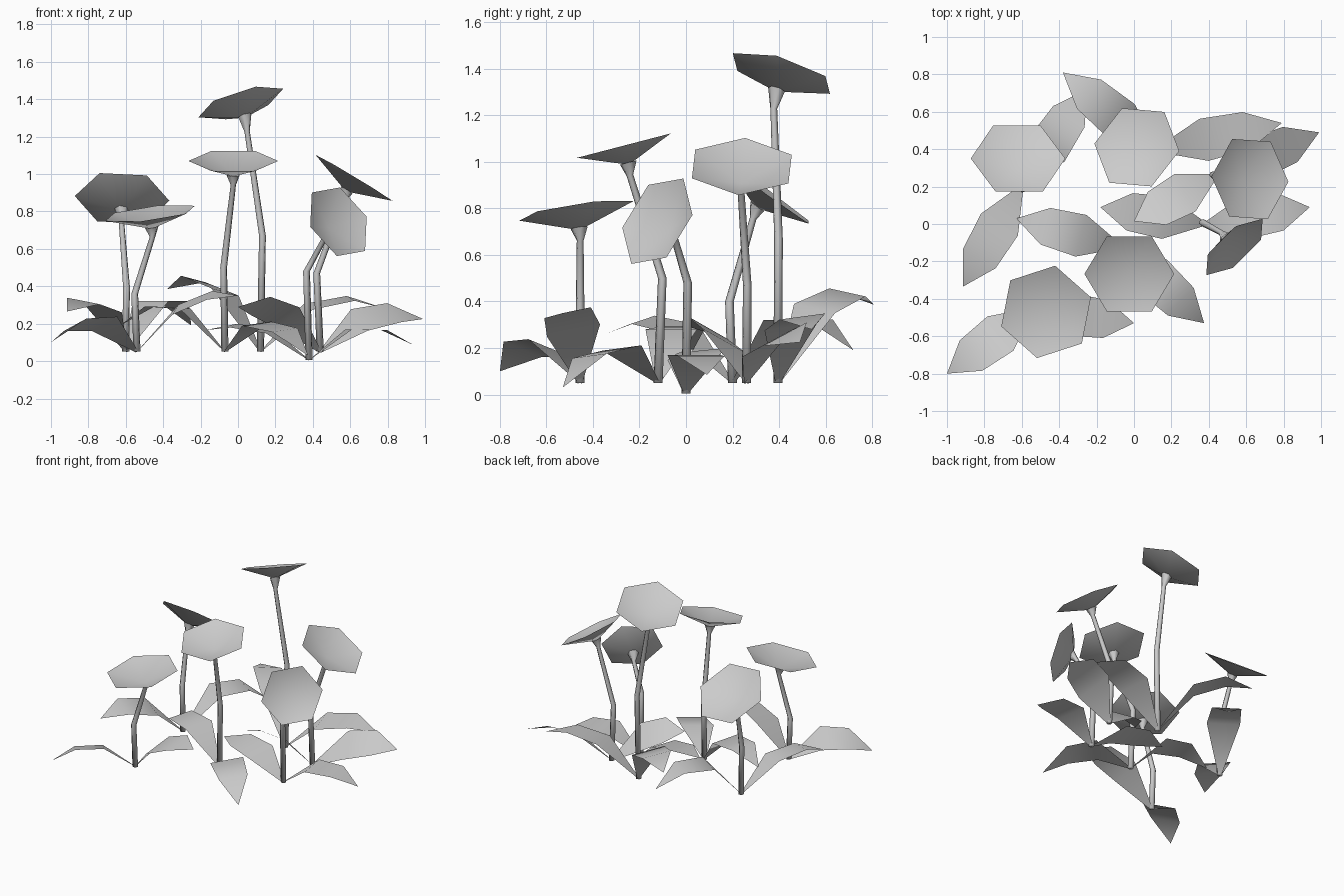
import bpy, bmesh, math
from mathutils import Vector

cube = bpy.data.objects.get("Cube")
if cube:
    bpy.data.objects.remove(cube, do_unlink=True)

UP = Vector((0, 0, 1))
SHADE = 0.6
grey = bpy.data.materials.new("plain_grey")
grey.use_nodes = True
grey.diffuse_color = (SHADE, SHADE, SHADE, 1)
grey.node_tree.nodes["Principled BSDF"].inputs["Base Color"].default_value = grey.diffuse_color


def finish(bm, name):
    """Turn the bmesh into a smooth grey object."""
    mesh = bpy.data.meshes.new(name)
    bm.to_mesh(mesh)
    bm.free()
    mesh.materials.append(grey)
    for poly in mesh.polygons:
        poly.use_smooth = True
    bpy.context.collection.objects.link(bpy.data.objects.new(name, mesh))


def ring(bm, centre, axis, start, radius, sides=6):
    """Ring of vertices around an axis; the first one lies towards start."""
    u = (start - axis * start.dot(axis)).normalized()
    v = axis.cross(u)
    angles = [math.tau * i / sides for i in range(sides)]
    return [bm.verts.new(centre + (u * math.cos(a) + v * math.sin(a)) * radius) for a in angles]


def blossom(name, centre, axis, corner, radius, depth):
    """Shallow six-sided cup."""
    bm = bmesh.new()
    rim = ring(bm, centre, axis, corner, radius)
    heart = bm.verts.new(centre - axis * depth)
    for first, second in zip(rim, rim[1:] + rim[:1]):
        bm.faces.new((heart, first, second))
    finish(bm, name)


def stem(name, foot, bend_height, joint, axis, flare):
    """Tube that leans away from the cup, bends back and flares into it."""
    neck = joint - (axis + UP).normalized() * flare
    bend = foot - (neck - foot) * 0.15
    bend.z = bend_height
    sections = (
        (foot, UP, 0.02),
        (bend, UP, 0.019),
        (neck, (joint - bend).normalized(), 0.015),
        (joint, axis, 0.038),
    )
    bm = bmesh.new()
    rings = [ring(bm, point, along, Vector((1, 0.3, 0)), radius) for point, along, radius in sections]
    for low, high in zip(rings, rings[1:]):
        for i in range(len(low)):
            bm.faces.new((low[i - 1], low[i], high[i], high[i - 1]))
    bm.faces.new(rings[0][::-1])
    finish(bm, name)


def leaf(name, foot, tip, arch, roll, width=0.23):
    """Arched pointed strip; a raised tip lifts the outer bend, roll tips it sideways."""
    along = tip - foot
    side = along.cross(UP).normalized() + UP * roll
    outer = 0.77 * arch + 0.4 * tip.z
    bm = bmesh.new()
    rows = []
    for t, height, spread in ((0, foot.z, 0.02), (0.38, arch, width), (0.72, outer, width * 0.88)):
        middle = foot + along * t
        middle.z = height
        rows.append([bm.verts.new(middle + side * spread * s) for s in (-0.5, 0.5)])
    for low, high in zip(rows, rows[1:]):
        bm.faces.new((low[0], low[1], high[1], high[0]))
    bm.faces.new((*rows[-1], bm.verts.new(tip)))
    finish(bm, name)


def plant(name, cup, tilt, foot, bend, leaves, spin=0, radius=0.24, ground=0.05, depth=0.085, flare=0.055):
    """One flower: cup facing along tilt, bent stem and its arched leaves."""
    centre = Vector(cup)
    slope = Vector((*tilt, 0))
    axis = (slope + UP).normalized()
    corner = Vector((math.cos(math.radians(spin)), math.sin(math.radians(spin)), 0))
    corner.z = -corner.dot(slope)
    root = Vector((*foot, ground))
    blossom(name + "_blossom", centre, axis, corner, radius, depth)
    stem(name + "_stem", root, bend, centre - axis * (depth - 0.01), axis, flare)
    for place, (tip, arch, roll) in leaves.items():
        leaf(f"{name}_{place}_leaf", root, Vector(tip), arch, roll)


# Tallest flower at the back
plant("tall", cup=(0.015, 0.41, 1.38), tilt=(-0.31, 0.3), spin=-5, flare=0.085,
      foot=(0.12, 0.395), bend=0.67,
      leaves={"left": ((0.79, 0.54, 0.28), 0.29, -0.13),
              "back": ((-0.38, 0.81, 0.385), 0.37, -0.17)})

# Middle flower at the front
plant("front", cup=(-0.025, -0.267, 1.07), tilt=(0, -0.26),
      foot=(-0.07, -0.12), bend=0.5,
      leaves={"front": ((0.375, -0.53, 0.03), 0.2, -0.1),
              "right": ((-0.63, 0.03, 0.19), 0.28, 0)})

# Two flowers on the model's right
plant("right_back", cup=(-0.62, 0.35, 0.87), tilt=(0.05, 0.73), radius=0.253,
      foot=(-0.6, 0.2), bend=0.4,
      leaves={"front": ((-0.915, -0.335, 0.265), 0.28, 0.17),
              "back": ((-0.25, 0.72, 0.19), 0.32, 0)})
plant("right_front", cup=(-0.47, -0.47, 0.79), tilt=(-0.12, -0.15), spin=18, radius=0.255,
      foot=(-0.54, -0.455), bend=0.36,
      leaves={"right": ((-1, -0.8, 0.1), 0.2, -0.33),
              "left": ((0, -0.53, 0.35), 0.275, -0.23)})

# Two flowers on the model's left
plant("left_back", cup=(0.62, 0.24, 0.98), tilt=(0.6, 0.03), spin=-4,
      foot=(0.44, 0.26), bend=0.47,
      leaves={"right": ((0, 0.015, 0.29), 0.23, -0.5),
              "left": ((0.99, 0.49, 0.225), 0.22, -0.5)})
plant("left_front", cup=(0.537, -0.123, 0.745), tilt=(1.58, -1.76), spin=45, radius=0.215,
      foot=(0.38, 0), bend=0.48, ground=0.005,
      leaves={"right": ((-0.18, 0.09, 0.165), 0.16, 0.1),
              "left": ((0.94, 0.09, 0.085), 0.17, 0)})
